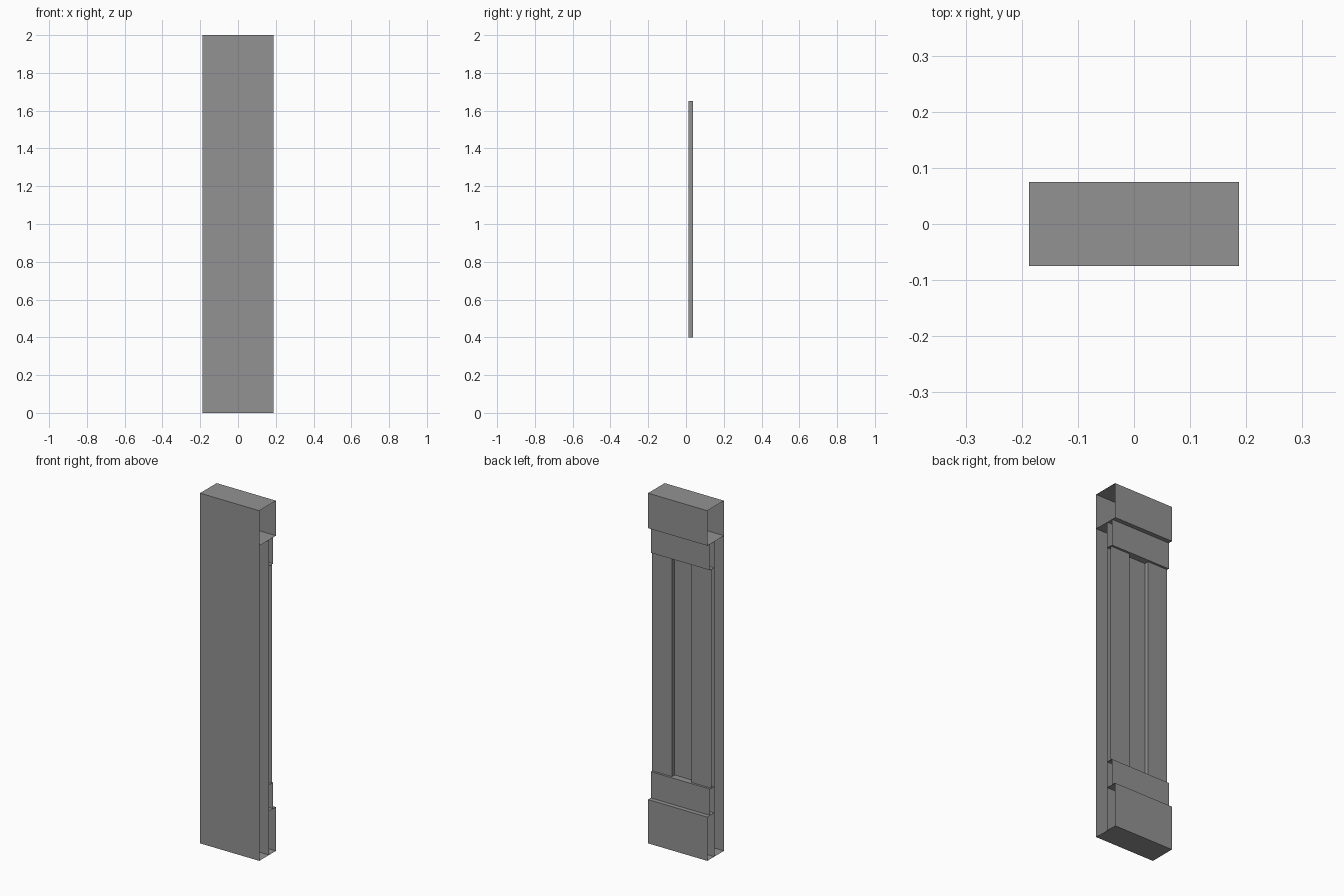
import bpy, bmesh
from mathutils import Vector

if "Cube" in bpy.data.objects:
    bpy.data.objects.remove(bpy.data.objects["Cube"])

W = 0.1875                       # half width; both x ends stay open
F, S, P, N, B = -0.075, 0.0125, 0.0375, 0.05, 0.075   # depths: front, slab, panel, band, block

dark = bpy.data.materials.new("dark_grey")
dark.diffuse_color = (0.29, 0.29, 0.29, 1)
dark.use_nodes = True
dark.node_tree.nodes["Principled BSDF"].inputs["Base Color"].default_value = dark.diffuse_color


def shell(name, x, y, z, skip):
    """Box from ranges x, y, z without the walls named in skip."""
    me = bpy.data.meshes.new(name)
    bm = bmesh.new()
    bmesh.ops.create_cube(bm, size=1)
    axes = {"+x": (1, 0, 0), "-x": (-1, 0, 0), "+y": (0, 1, 0),
            "-y": (0, -1, 0), "+z": (0, 0, 1), "-z": (0, 0, -1)}
    bm.normal_update()
    dead = [f for f in bm.faces
            if any(f.normal.dot(Vector(axes[k])) > 0.9 for k in skip.split())]
    bmesh.ops.delete(bm, geom=dead, context='FACES')
    for v in bm.verts:
        v.co = [r[0] if c < 0 else r[1] for c, r in zip(v.co, (x, y, z))]
    bm.to_mesh(me)
    bm.free()
    me.materials.append(dark)
    ob = bpy.data.objects.new(name, me)
    bpy.context.collection.objects.link(ob)
    return ob


full = (-W, W)

# Top block and the main front slab beneath it
shell("top_block", full, (F, B), (1.8, 2.0), "+x -x")
shell("front_slab", full, (F, S), (0, 1.8), "+x -x +z")

# Stepped trim on the back
shell("upper_band", full, (S, N), (1.65, 1.8), "+x -x -y +z")
shell("lower_band", full, (S, N), (0.25, 0.4), "+x -x -y -z")
shell("base_block", full, (S, B), (0, 0.25), "+x -x -y")

# Raised strips either side of the central groove
shell("left_strip", (-W, -W / 3), (S, P), (0.4, 1.65), "-x -y +z -z")
shell("right_strip", (W / 3, W), (S, P), (0.4, 1.65), "+x -y +z -z")
